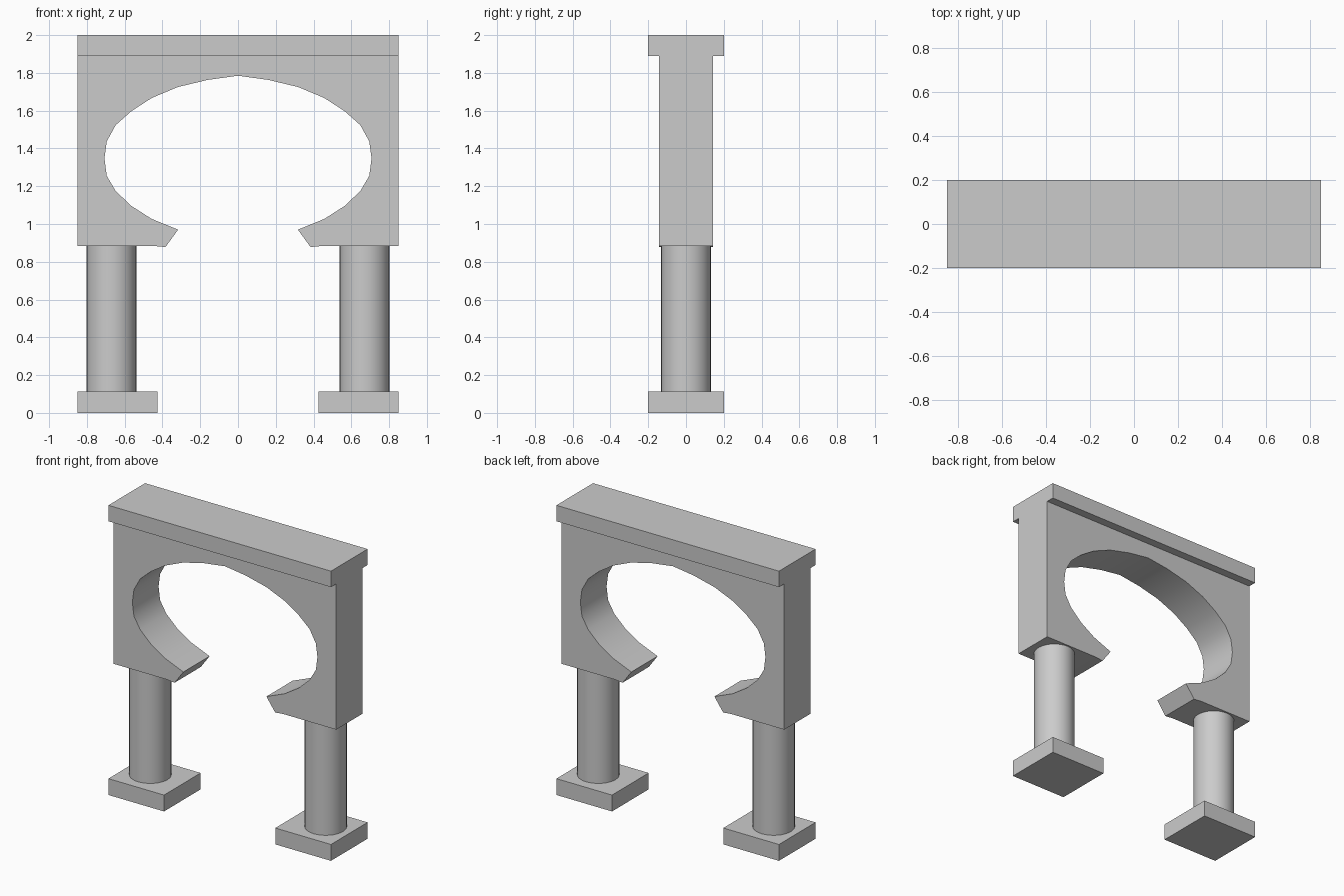
import bpy, bmesh
from math import radians

if "Cube" in bpy.data.objects:
    bpy.data.objects.remove(bpy.data.objects["Cube"])


def box(name, size, center):
    bpy.ops.mesh.primitive_cube_add(size=1, location=center)
    ob = bpy.context.object
    ob.name = name
    ob.scale = size
    bpy.ops.object.transform_apply(location=False, rotation=False, scale=True)
    return ob


def smooth(ob):
    bpy.ops.object.select_all(action='DESELECT')
    ob.select_set(True)
    bpy.context.view_layer.objects.active = ob
    bpy.ops.object.shade_smooth_by_angle(angle=radians(30))


def slab(name, outline, depth):
    # extrude an XZ outline along y, centred on y = 0
    bm = bmesh.new()
    face = bm.faces.new([bm.verts.new((x, -depth / 2, z)) for x, z in outline])
    ext = bmesh.ops.extrude_face_region(bm, geom=[face])
    verts = [v for v in ext['geom'] if isinstance(v, bmesh.types.BMVert)]
    bmesh.ops.translate(bm, verts=verts, vec=(0, depth, 0))
    bmesh.ops.recalc_face_normals(bm, faces=bm.faces)
    me = bpy.data.meshes.new(name)
    bm.to_mesh(me)
    bm.free()
    ob = bpy.data.objects.new(name, me)
    bpy.context.collection.objects.link(ob)
    return ob


# Arch wall: right half of the outline, from opening crown to tip to outer edge
upper = [(0.16, 1.763), (0.319, 1.725), (0.457, 1.667), (0.565, 1.597),
         (0.648, 1.523), (0.695, 1.437), (0.707, 1.347)]
lower = [(0.695, 1.255), (0.648, 1.175), (0.565, 1.096), (0.457, 1.027),
         (0.317, 0.97), (0.384, 0.878), (0.447, 0.884), (0.85, 0.884), (0.85, 1.89)]
half = upper + lower
outline = [(0, 1.785)] + half + [(-x, z) for x, z in reversed(half)]
smooth(slab("arch_wall", outline, 0.286))

# Top beam
box("top_beam", (1.7, 0.4, 0.11), (0, 0, 1.945))

# Columns on square bases
for side, s in (("left", -1), ("right", 1)):
    box(side + "_base", (0.425, 0.4, 0.113), (s * 0.6375, 0, 0.0565))
    bpy.ops.mesh.primitive_cylinder_add(vertices=32, radius=0.132, depth=0.775,
                                        location=(s * 0.67, 0, 0.4985))
    column = bpy.context.object
    column.name = side + "_column"
    smooth(column)
